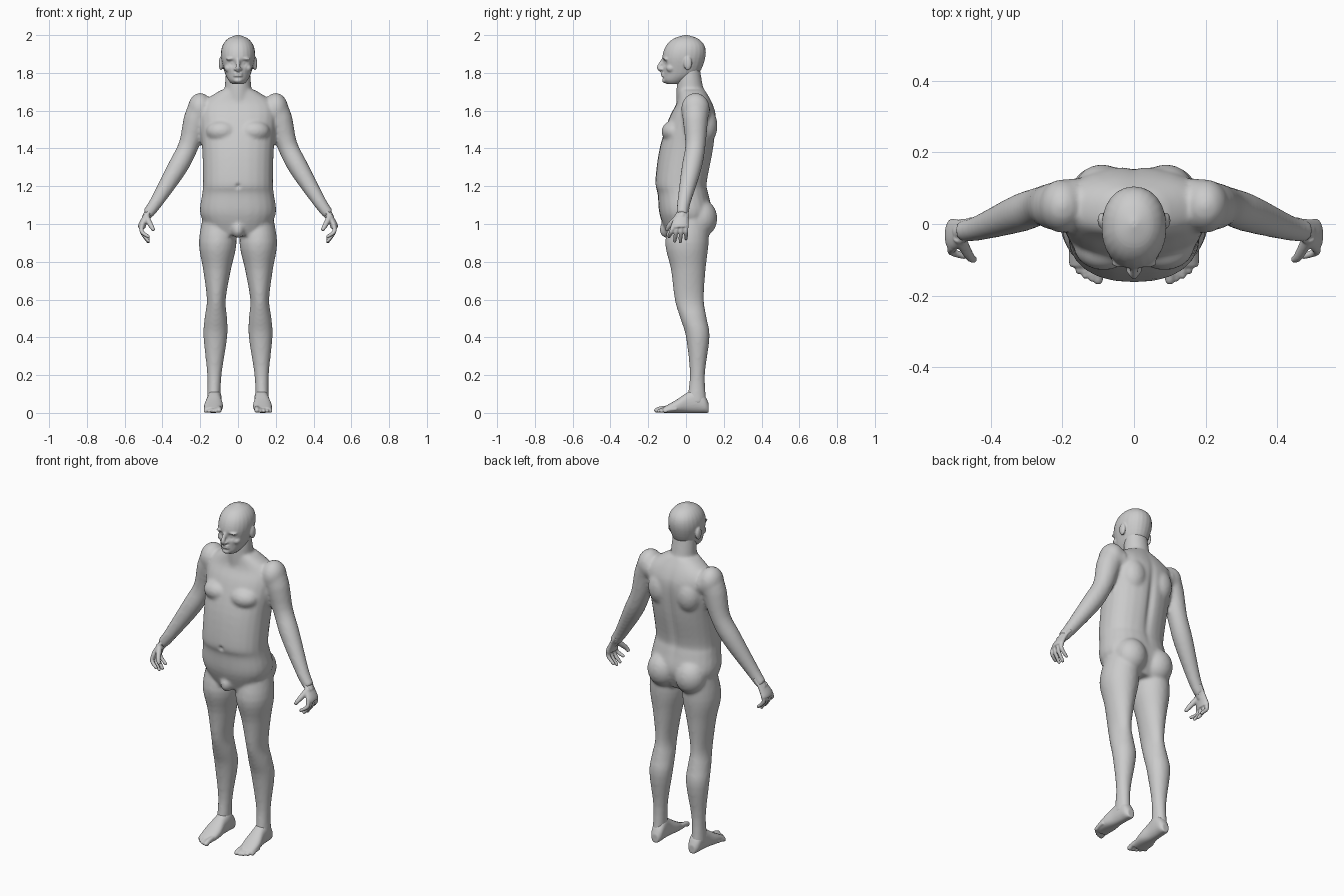
import bpy, bmesh, math
from mathutils import Vector, Matrix

old = bpy.data.objects.get("Cube")
if old:
    bpy.data.objects.remove(old, do_unlink=True)

skin = bpy.data.materials.new("plain grey")
skin.use_nodes = True
GREY = (.6, .6, .6, 1)
skin.diffuse_color = GREY
skin.node_tree.nodes["Principled BSDF"].inputs["Base Color"].default_value = GREY


def flow(rows, steps=4):
    """Smooth curve through rows of numbers, passing every row."""
    rows = [Vector(r) for r in rows]
    padded = [rows[0], *rows, rows[-1]]
    result = []
    for a, b, c, d in zip(padded, padded[1:], padded[2:], padded[3:]):
        for k in range(steps):
            t = k / steps
            result.append(b + (c - a + (2 * a - 5 * b + 4 * c - d + (3 * (b - c) + d - a) * t) * t) * t / 2)
    return result + [rows[-1]]


def loft(bm, rings, power=2, sides=24):
    """Closed skin over rings given as (centre, half-axis u, half-axis v)."""
    def bend(c):
        return math.copysign(abs(c) ** (2 / power), c)
    angles = [math.tau * i / sides for i in range(sides)]
    loops = [[bm.verts.new(centre + u * bend(math.cos(a)) + v * bend(math.sin(a))) for a in angles]
             for centre, u, v in rings]
    for low, high in zip(loops, loops[1:]):
        for i in range(sides):
            j = (i + 1) % sides
            bm.faces.new((low[i], low[j], high[j], high[i]))
    bm.faces.new(loops[0])
    bm.faces.new(loops[-1])


def stack(bm, rows, middle=lambda z: 0, power=2):
    """Upright form from rows (z, half width, front y, back y)."""
    loft(bm, [(Vector((middle(z), (front + back) / 2, z)), Vector((width, 0, 0)),
               Vector((0, (back - front) / 2, 0))) for z, width, front, back in flow(rows)], power)


def tube(bm, rows, side=1, flat=1):
    """Limb along a path from rows (x, y, z, radius); flat thins it sideways."""
    rows = flow(rows)
    points = [Vector((side * r[0], r[1], r[2])) for r in rows]
    rings = []
    for i, point in enumerate(points):
        along = (points[min(i + 1, len(points) - 1)] - points[max(i - 1, 0)]).normalized()
        ref = Vector((1, 0, 0)) if abs(along.y) > .8 else Vector((0, 1, 0))
        u = ref.cross(along).normalized()
        rings.append((point, u * rows[i][3] * flat, along.cross(u) * rows[i][3]))
    loft(bm, rings)


def ball(bm, centre, radii, side=1):
    x, y, z = centre
    matrix = Matrix.Translation((side * x, y, z)) @ Matrix.Diagonal((*radii, 1))
    bmesh.ops.create_uvsphere(bm, u_segments=20, v_segments=12, radius=1, matrix=matrix)


def fuse(name, bm, voxel, rounds, sculpt=None):
    """Melt overlapping volumes into one soft skin, then sculpt it."""
    bmesh.ops.recalc_face_normals(bm, faces=bm.faces)
    mesh = bpy.data.meshes.new(name)
    bm.to_mesh(mesh)
    bm.free()
    obj = bpy.data.objects.new(name, mesh)
    bpy.context.collection.objects.link(obj)
    melt = obj.modifiers.new("melt", 'REMESH')
    melt.mode, melt.voxel_size = 'VOXEL', voxel
    soften = obj.modifiers.new("soften", 'SMOOTH')
    soften.factor, soften.iterations = .5, rounds
    evaluated = obj.evaluated_get(bpy.context.evaluated_depsgraph_get())
    obj.data = bpy.data.meshes.new_from_object(evaluated)
    obj.modifiers.clear()
    if sculpt:
        for vertex in obj.data.vertices:
            sculpt(vertex.co)
    obj.data.materials.clear()
    obj.data.materials.append(skin)
    obj.data.shade_smooth()


def bump(distance, size):
    return math.exp(-(distance / size) ** 2)


# Torso, neck, arms and legs
bm = bmesh.new()
stack(bm, [(.94, .14, -.1, .1), (1.05, .2, -.14, .14), (1.16, .19, -.15, .12), (1.22, .185, -.163, .112),
           (1.4, .19, -.14, .146), (1.56, .205, -.09, .16), (1.64, .19, -.05, .14),
           (1.71, .09, -.04, .1)], power=2.3)
stack(bm, [(1.6, .07, -.05, .12), (1.73, .07, -.05, .09), (1.85, .06, -.04, .07)])
ball(bm, (0, -.1, .97), (.035, .04, .045))
for s in (1, -1):
    stack(bm, [(1.05, .08, -.08, .12), (.9, .1, -.11, .12), (.76, .074, -.08, .104), (.6, .05, -.06, .095),
               (.5, .06, -.03, .11), (.4, .063, 0, .125), (.2, .038, .02, .1), (.05, .036, 0, .11)],
          middle=lambda z: s * (.13 - z / 40))
    tube(bm, [(.15, .06, 1.6, .07), (.21, .05, 1.58, .07), (.26, .05, 1.42, .054), (.32, .03, 1.3, .053),
              (.43, -.01, 1.12, .036), (.48, -.02, 1.05, .03)], s)
    ball(bm, (.2, .05, 1.61), (.066, .076, .084), s)  # shoulder
    ball(bm, (.085, -.06, 1.49), (.085, .07, .06), s)  # chest
    ball(bm, (.09, .1, 1.52), (.075, .067, .1), s)  # shoulder blade
    ball(bm, (.09, .08, 1.03), (.09, .086, .1), s)  # buttock


def carve_body(p):
    # furrow along the spine, and the navel
    if p.y > .05:
        p.y -= .014 * bump(p.x, .02) * bump(p.z - 1.38, .2)
    elif p.y < -.1:
        p.y += .012 * bump(math.hypot(p.x, p.z - 1.2), .012)


fuse("body", bm, .009, 8, carve_body)

# Head with face and ears
bm = bmesh.new()
stack(bm, [(1.74, .03, -.1, -.03), (1.76, .05, -.12, .01), (1.8, .07, -.122, .07), (1.88, .09, -.126, .102),
           (1.94, .084, -.108, .1), (1.98, .055, -.068, .066), (2, .01, -.01, .01)], power=2.1)
tube(bm, [(0, -.115, 1.88, .009), (0, -.143, 1.83, .012), (0, -.13, 1.815, .012)])
for z in (1.797, 1.785):
    ball(bm, (0, -.118, z), (.026, .015, .007))  # lip
ball(bm, (0, -.11, 1.76), (.024, .017, .014))  # chin
for s in (1, -1):
    ball(bm, (.013, -.13, 1.82), (.009, .013, .008), s)  # nostril
    ball(bm, (.035, -.105, 1.874), (.03, .02, .009), s)  # brow
    ball(bm, (.05, -.08, 1.825), (.022, .025, .022), s)  # cheekbone
    ball(bm, (.09, .01, 1.85), (.012, .022, .037), s)  # ear


def carve_face(p):
    # eye sockets with a soft eyeball
    if p.y < -.06:
        d = math.hypot(abs(p.x) - .032, p.z - 1.852)
        p.y += .016 * bump(d, .017) - .007 * bump(d, .009)


fuse("head", bm, .005, 4, carve_face)

# Hands and feet
for s, word in ((1, "left"), (-1, "right")):
    bm = bmesh.new()
    tube(bm, [(.45, -.01, 1.09, .03), (.48, -.02, 1.05, .034), (.505, -.03, 1, .045),
              (.51, -.03, .98, .045)], s, flat=.45)
    tube(bm, [(.45, -.01, 1.09, .028), (.49, -.025, 1.03, .022)], s)  # wrist
    for i in range(4):
        base, tip = .022 * i - .065, .03 * i - .09
        low = .905 + .01 * (i - 1.7) ** 2
        tube(bm, [(.505, base, 1, .012), (.51, (base + tip) / 2, .96, .011), (.475, tip, low, .009)], s)
        ball(bm, (.475, tip, low), (.009, .009, .009), s)
    tube(bm, [(.49, -.035, 1.045, .018), (.46, -.09, .99, .013), (.445, -.1, .965, .009)], s)  # thumb
    fuse(word + "_hand", bm, .0045, 3)

    bm = bmesh.new()
    sole = flow([(.12, .02, .05), (.1, .034, .09), (.06, .038, .13), (.01, .04, .11), (-.05, .05, .07),
                 (-.12, .044, .03)])
    loft(bm, [(Vector((s * (.127 - y / 20), y, top / 2)), Vector((width, 0, 0)), Vector((0, 0, top / 2)))
              for y, width, top in sole], power=2.3)
    for i in range(5):
        x, tip, r = .1 + .018 * i, .0027 * i * i - .153, .01 if i else .014
        tube(bm, [(x, tip + .06, r + .012, r), (x, tip + .02, r + .007, r), (x, tip, r, r)], s)
        ball(bm, (x, tip, r), (r, r * 1.2, r), s)
    fuse(word + "_foot", bm, .0045, 3)
